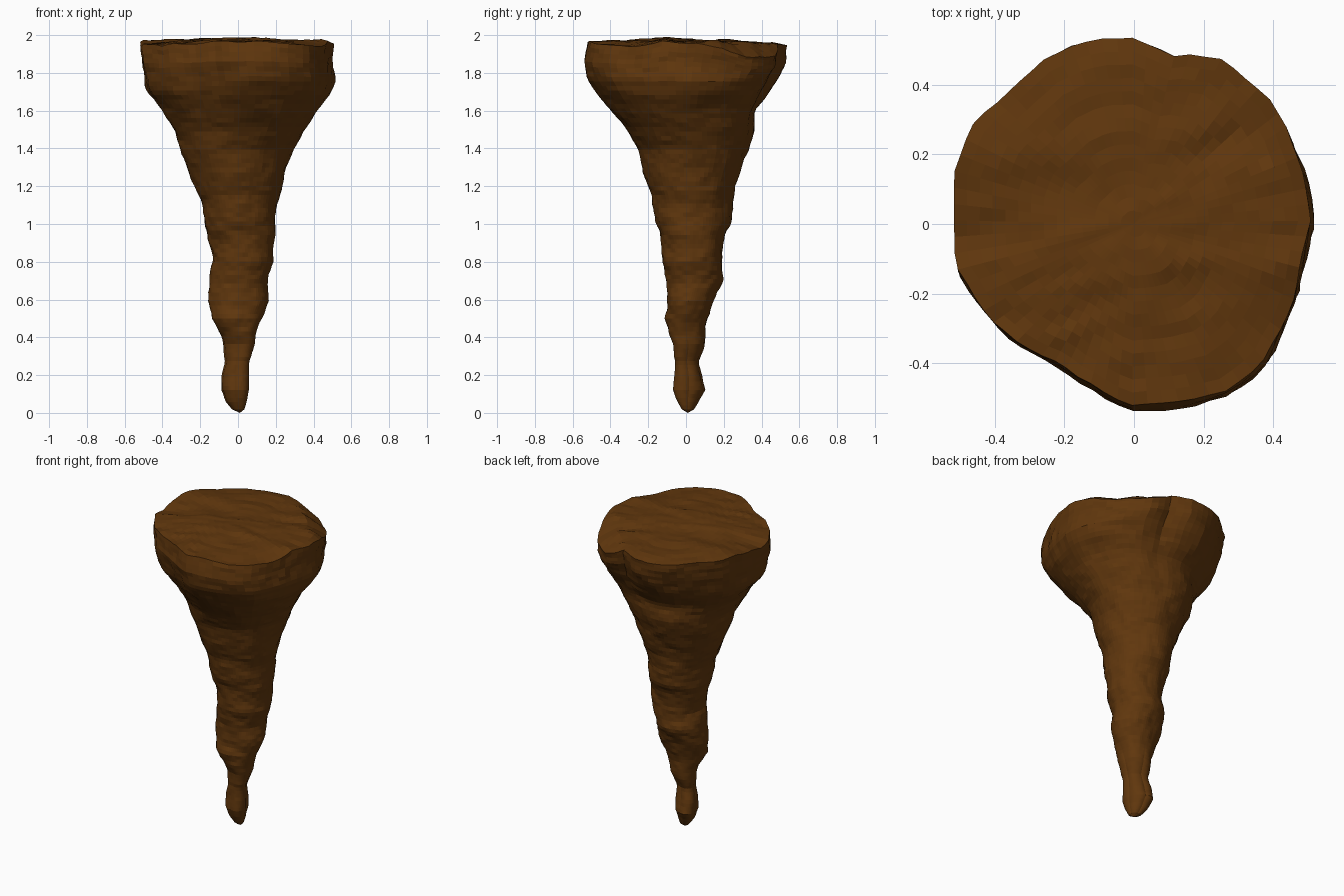
import bpy, bmesh, math
from mathutils import Vector, noise

cube = bpy.data.objects.get("Cube")
if cube:
    bpy.data.objects.remove(cube, do_unlink=True)

SIDES, LAYERS, CAP_RINGS = 72, 84, 14
RIM = 1.95

# Rock extents in hundredths: height, left, right, front, back
PROFILE = [
    (0, 0, 1, 0, 1), (2, -3, 3, -2, 4), (6, -6, 4, -4, 6), (12, -8, 5, -6, 9),
    (20, -8, 5, -5, 8), (27, -6, 5, -5, 6), (36, -7, 8, -6, 9), (42, -9, 9, -9, 10),
    (50, -14, 13, -11, 11), (60, -16, 16, -10, 15), (70, -15, 16, -10, 19),
    (80, -14, 19, -12, 19), (90, -15, 19, -13, 20), (100, -18, 20, -16, 24),
    (110, -19, 20, -17, 24), (120, -23, 23, -20, 26), (140, -31, 29, -26, 33),
    (150, -34, 35, -31, 36), (160, -39, 42, -40, 37), (170, -47, 49, -47, 44),
    (176, -48, 51, -51, 48), (185, -50, 50, -54, 52), (195, -51, 50, -52, 54)]

# Outline of the head in percent, at even steps round from the +x side
BULGE = [101, 101, 102, 103, 101, 93, 100, 102, 101, 100, 104, 104,
         101, 102, 98, 93, 88, 90, 100, 102, 106, 106, 101, 99]


def lerp(a, b, t):
    return a + (b - a) * t


def clamp(t):
    return max(0, min(1, t))


def extents(z):
    """Left, right, front and back reach of the rock at height z."""
    h = z * 100
    for low, high in zip(PROFILE, PROFILE[1:]):
        if h <= high[0]:
            break
    t = clamp((h - low[0]) / (high[0] - low[0]))
    return [lerp(a, b, t) / 100 for a, b in zip(low[1:], high[1:])]


def bulge(angle):
    f = angle / math.tau * len(BULGE)
    i = int(f)
    return lerp(BULGE[i % len(BULGE)], BULGE[(i + 1) % len(BULGE)], f - i) / 100


def rough(x, y, z, scale):
    """Layered noise for the broken rock surface."""
    p = Vector((x, y, z)) * scale
    return noise.noise(p) + 0.5 * noise.noise(p * 2.1) + 0.35 * noise.noise(p * 4.3)


def top_height(x, y):
    """Worn, ridged top with streaks, and a broken-off ledge at one back corner."""
    streaks = rough(x * 0.45, y - 0.25 * x, 0.3, 5)
    ledge = 0.42 * max(0, x + y - 0.58)
    z = 1.98 - 0.01 * x - 0.1 * (x * x + y * y) - ledge + 0.022 * streaks
    return min(2, z)


def side_point(z, angle):
    left, right, front, back = extents(z)
    cx, cy = (left + right) / 2, (front + back) / 2
    c, s = math.cos(angle), math.sin(angle)
    # Bulging head, and a bulb at the tip stretched along one diagonal
    grow = lerp(1, bulge(angle), clamp((z - 1.4) / 0.35))
    grow += 0.33 * max(0, -math.sin(2 * angle)) * clamp((0.5 - z) / 0.2)
    x = cx + (right - left) / 2 * c * grow
    y = cy + (back - front) / 2 * s * grow
    # Rough strata, calmer on the thin tip
    depth = min(0.013, 0.05 * (right - left))
    push = depth * rough(x, y, z * 1.3, 6)
    x, y = x + c * push, y + s * push
    blend = max(0, (z - 1.75) / (RIM - 1.75))
    return Vector((x, y, z + (top_height(x, y) - RIM) * blend))


bm = bmesh.new()
angles = [math.tau * i / SIDES for i in range(SIDES)]

# Tapering sides
rings = []
for k in range(1, LAYERS + 1):
    z = RIM * (k / LAYERS) ** 1.05
    rings.append([bm.verts.new(side_point(z, a)) for a in angles])

# Top surface, drawn inwards from the rim
rim = [v.co.copy() for v in rings[-1]]
for k in range(1, CAP_RINGS):
    f = 1 - k / CAP_RINGS
    rings.append([bm.verts.new((p.x * f, p.y * f, top_height(p.x * f, p.y * f)))
                  for p in rim])

tip = bm.verts.new((0.01, 0.01, 0))
crown = bm.verts.new((0, 0, top_height(0, 0)))
for i in range(SIDES):
    j = (i + 1) % SIDES
    bm.faces.new((tip, rings[0][j], rings[0][i]))
    for lower, upper in zip(rings, rings[1:]):
        bm.faces.new((lower[i], lower[j], upper[j], upper[i]))
    bm.faces.new((rings[-1][i], rings[-1][j], crown))
bmesh.ops.recalc_face_normals(bm, faces=bm.faces)

mesh = bpy.data.meshes.new("rock_spike")
bm.to_mesh(mesh)
bm.free()

# Brown earth colour
colour = (0.118, 0.038, 0.004, 1)
earth = bpy.data.materials.new("brown_earth")
earth.use_nodes = True
earth.diffuse_color = colour
shader = next(n for n in earth.node_tree.nodes if n.type == "BSDF_PRINCIPLED")
shader.inputs["Base Color"].default_value = colour
mesh.materials.append(earth)

rock = bpy.data.objects.new("rock_spike", mesh)
bpy.context.collection.objects.link(rock)
